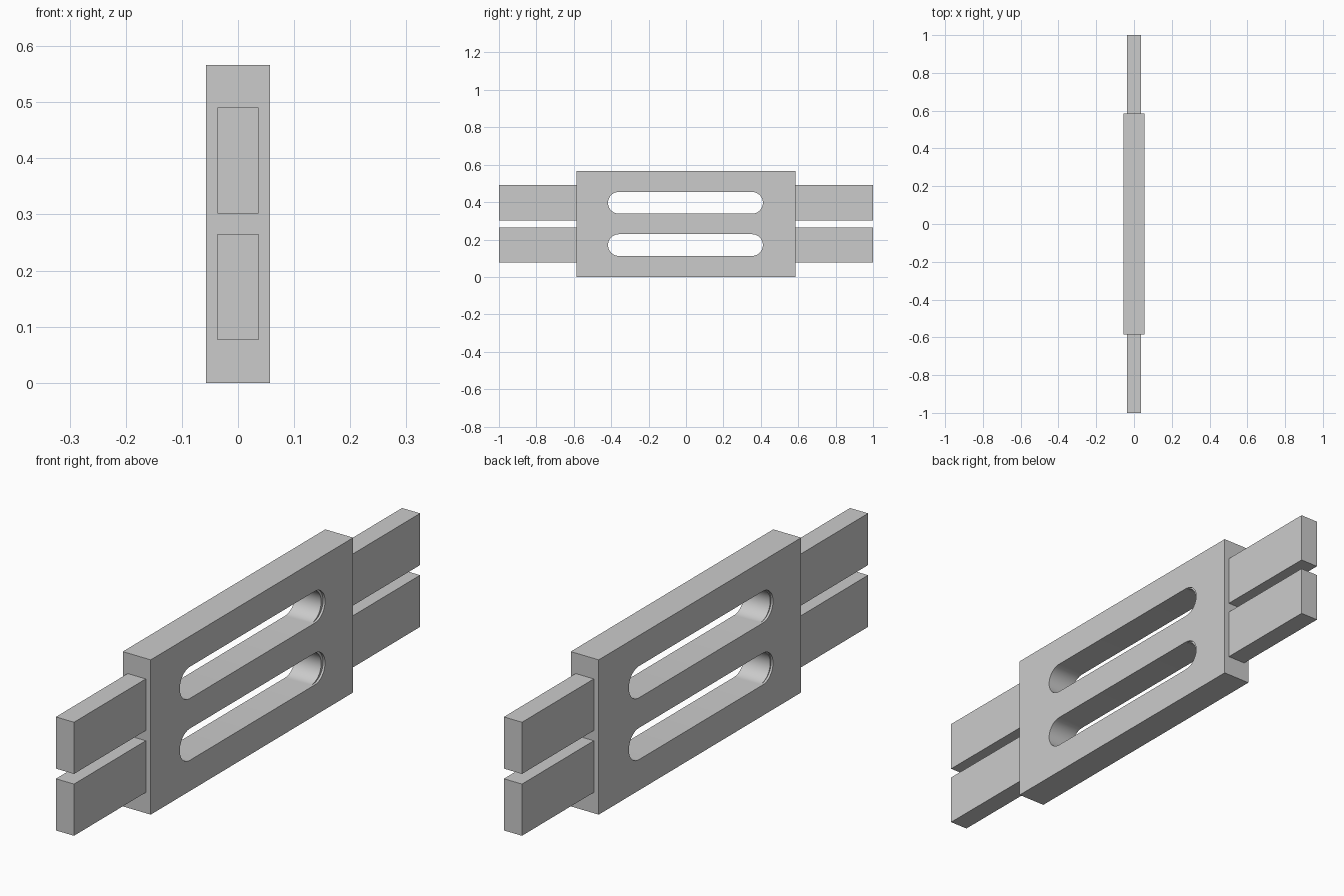
import bpy, bmesh
from math import sin, cos, pi

if "Cube" in bpy.data.objects:
    bpy.data.objects.remove(bpy.data.objects["Cube"])

HALF_X, HALF_Y, TOP = 0.0566, 0.585, 0.566
ROWS = (0.1704, 0.3965)          # heights of the two slots and tab pairs
SLOT_R = 0.058


def box(name, lo, hi):
    bpy.ops.mesh.primitive_cube_add(size=1)
    ob = bpy.context.object
    ob.name = ob.data.name = name
    for v in ob.data.vertices:
        v.co = [(a + b) / 2 + c * (b - a) for a, b, c in zip(lo, hi, v.co)]
    return ob


def slot_cutter(name, y0, y1, z, x0, x1, r=SLOT_R, steps=24):
    """Round-ended slot prism running along x."""
    bm = bmesh.new()
    ring = []
    for centre, start in ((y1 - r, -pi / 2), (y0 + r, pi / 2)):
        for i in range(steps + 1):
            a = start + pi * i / steps
            ring.append(bm.verts.new((x0, centre + r * cos(a), z + r * sin(a))))
    face = bm.faces.new(ring)
    ext = bmesh.ops.extrude_face_region(bm, geom=[face])["geom"]
    verts = [g for g in ext if isinstance(g, bmesh.types.BMVert)]
    bmesh.ops.translate(bm, vec=(x1 - x0, 0, 0), verts=verts)
    bmesh.ops.recalc_face_normals(bm, faces=bm.faces)
    mesh = bpy.data.meshes.new(name)
    bm.to_mesh(mesh)
    bm.free()
    ob = bpy.data.objects.new(name, mesh)
    bpy.context.collection.objects.link(ob)
    ob.hide_render = True
    return ob


# Central plate with two long slots
plate = box("slotted_plate", (-HALF_X, -HALF_Y, 0), (HALF_X, HALF_Y, TOP))
cutters = []
for z in ROWS:
    cutters.append(slot_cutter("slot_cutter", -0.417, 0.411, z, -0.2, 0.2))
    # Shallow lip at one slot end on each face
    cutters.append(slot_cutter("lip_cutter", 0.25, 0.422, z, HALF_X - 0.008, 0.2, SLOT_R - 0.0003))
    cutters.append(slot_cutter("lip_cutter", -0.422, -0.25, z, -0.2, -HALF_X + 0.008, SLOT_R - 0.0003))

bpy.ops.object.select_all(action='DESELECT')
plate.select_set(True)
bpy.context.view_layer.objects.active = plate
for c in cutters:
    mod = plate.modifiers.new("cut", 'BOOLEAN')
    mod.operation, mod.solver, mod.object = 'DIFFERENCE', 'EXACT', c
    bpy.ops.object.modifier_apply(modifier=mod.name)
    bpy.data.objects.remove(c)
bpy.ops.object.shade_smooth_by_angle(angle=0.5)

# Four end tabs
for row, z in zip(("lower", "upper"), ROWS):
    for end, y0, y1 in (("front", -1, -HALF_Y), ("back", HALF_Y, 1)):
        box(f"{row}_{end}_tab", (-0.0366, y0, z - 0.0945), (0.0366, y1, z + 0.0945))
